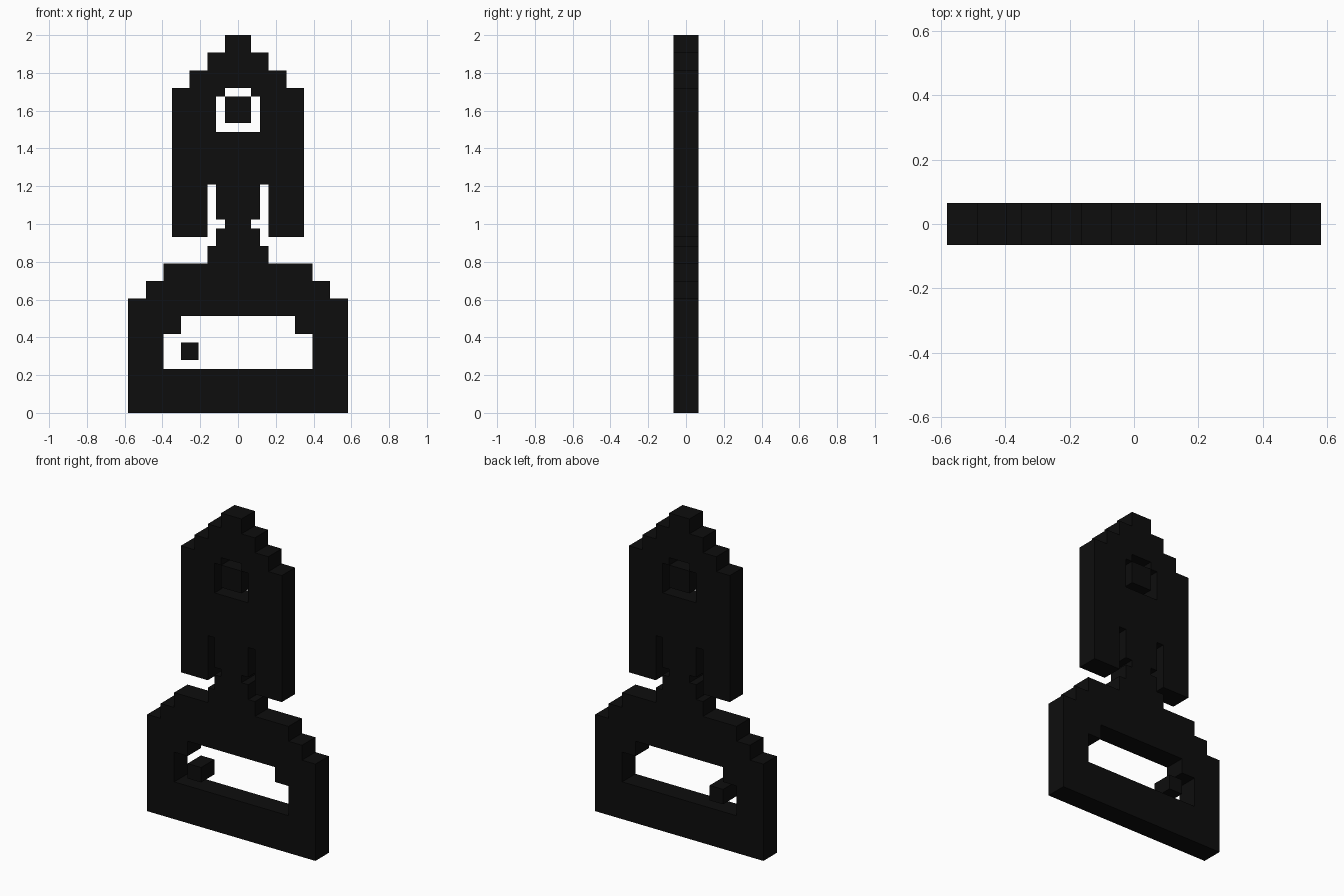
import bpy
from math import pi

if "Cube" in bpy.data.objects:
    bpy.data.objects.remove(bpy.data.objects["Cube"])

U = 2 / 43        # one pixel of the stepped silhouette
HALF = 0.066      # half the plate thickness

black = bpy.data.materials.new("black")
black.diffuse_color = (0.004, 0.004, 0.004, 1)
black.use_nodes = True
black.node_tree.nodes["Principled BSDF"].inputs["Base Color"].default_value = black.diffuse_color


def stairs(start, steps):
    """Right half of an outline: alternating (x, next z) steps from height start."""
    pts, z = [], start
    for x, top in steps:
        pts += [(x, z), (x, top)]
        z = top
    return pts


def mirrored(half):
    """Close a right-half outline with its mirror image."""
    return half + [(-x, z) for x, z in reversed(half)]


def plate(name, loops):
    """Extruded upright plate; the first loop is the outline, others are holes."""
    cu = bpy.data.curves.new(name, 'CURVE')
    cu.dimensions = '2D'
    cu.fill_mode = 'BOTH'
    cu.extrude = HALF
    for loop in loops:
        s = cu.splines.new('POLY')
        s.points.add(len(loop) - 1)
        for p, (x, z) in zip(s.points, loop):
            p.co = (x * U, z * U, 0, 1)
        s.use_cyclic_u = True
        s.use_smooth = False
    ob = bpy.data.objects.new(name, cu)
    bpy.context.collection.objects.link(ob)
    ob.rotation_euler.x = pi / 2
    bpy.ops.object.select_all(action='DESELECT')
    ob.select_set(True)
    bpy.context.view_layer.objects.active = ob
    bpy.ops.object.convert(target='MESH')
    bpy.ops.object.transform_apply(location=False, rotation=True, scale=False)
    ob = bpy.context.object
    ob.name = name
    ob.data.materials.clear()
    ob.data.materials.append(black)
    return ob


def block(name, x0, x1, z0, z1):
    return plate(name, [[(x0, z0), (x1, z0), (x1, z1), (x0, z1)]])


# Body outline: stepped base, neck, hanging side arms, stepped head
base = stairs(0, [(12.5, 13), (10.5, 15), (8.5, 17), (3.5, 19)])
neck = stairs(19, [(2.5, 21), (1.5, 22), (2.5, 26)])
arm = [(3.5, 26), (3.5, 20)]
head = stairs(20, [(7.5, 37), (5.5, 39), (3.5, 41), (1.5, 43)])
outline = mirrored(base + neck + arm + head)

# Openings in the base and the head
base_opening = mirrored(stairs(5, [(8.5, 9), (6.5, 11)]))
head_opening = mirrored(stairs(32, [(2.5, 36), (1.5, 37)]))
plate("body", [outline, base_opening, head_opening])

# Loose blocks inside the openings
block("head_centre_block", -1.5, 1.5, 33, 36)
block("base_small_block", -6.5, -4.5, 6, 8)
